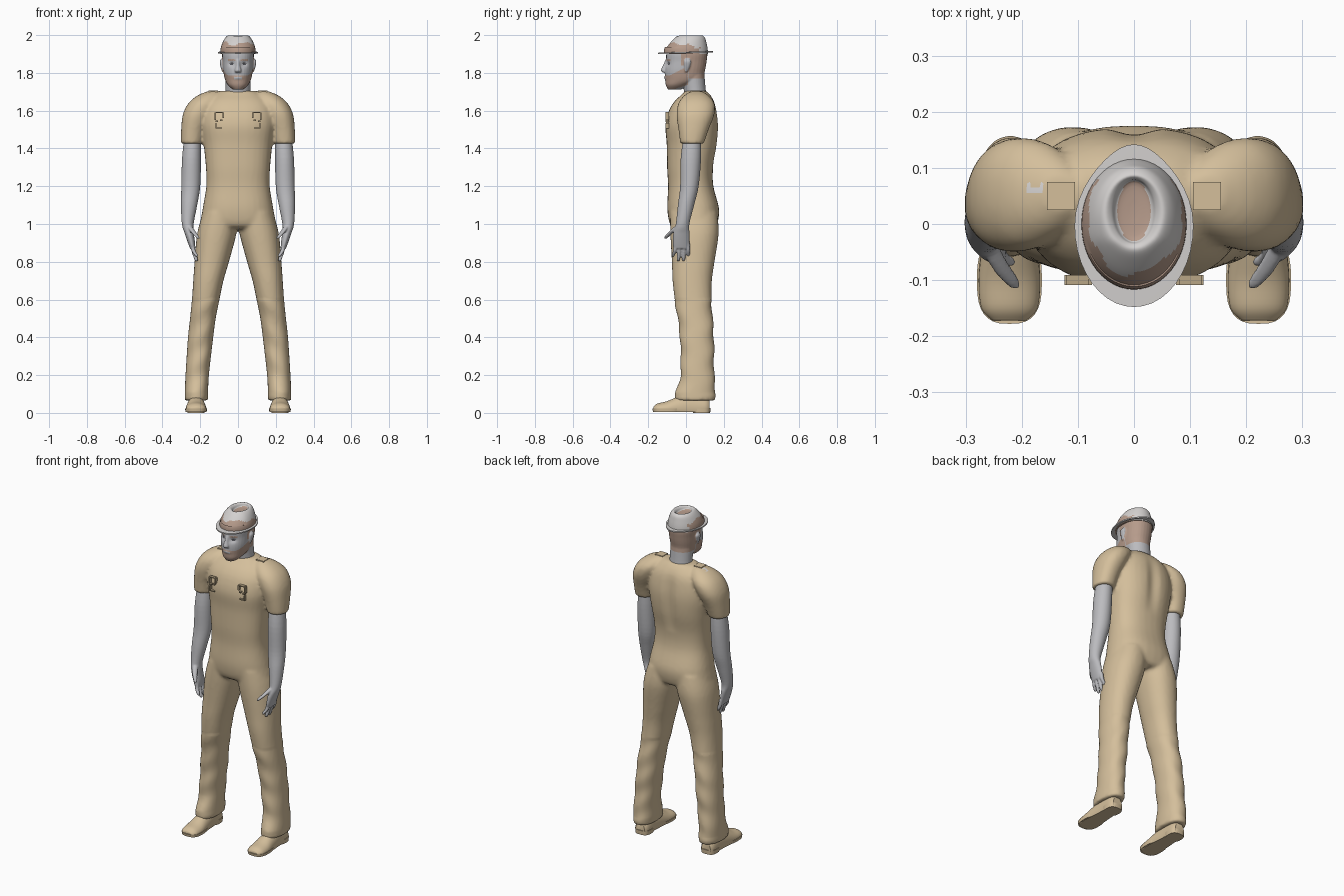
import bpy, bmesh, math
from mathutils import Vector


def material(name, rgb):
    m = bpy.data.materials.new(name)
    m.diffuse_color = (*rgb, 1)
    return m


KHAKI = material("khaki cloth", (0.66, 0.52, 0.33))
SEAM = material("khaki trim", (0.48, 0.38, 0.24))
SKIN = material("grey skin", (0.50, 0.50, 0.52))
HAIR = material("brown hair", (0.47, 0.33, 0.26))
FELT = material("pale felt", (0.66, 0.64, 0.63))
DARK = material("dark eye", (0.08, 0.08, 0.09))


def spline(rows, steps):
    """Catmull-Rom interpolation of rows of numbers."""
    out, n = [], len(rows)
    for i in range(n - 1):
        a, b, c, d = rows[max(i - 1, 0)], rows[i], rows[i + 1], rows[min(i + 2, n - 1)]
        for k in range(steps):
            t = k / steps
            out.append([q + 0.5 * t * (r - p + t * (2 * p - 5 * q + 4 * r - s + t * (3 * (q - r) + s - p)))
                        for p, q, r, s in zip(a, b, c, d)])
    return out + [list(rows[-1])]


def loft(bm, rows, axis="z", side=1, power=2.0, steps=5, segs=32):
    """Skin superellipse rings: rows are (along, centre u, centre v, radius u, radius v)."""
    rings = []
    for t, cu, cv, ru, rv in (spline(rows, steps) if steps > 1 else rows):
        ring = []
        for i in range(segs):
            a = 2 * math.pi * i / segs
            c, s = math.cos(a), math.sin(a)
            u = cu + ru * math.copysign(abs(c) ** (2 / power), c)
            v = cv + rv * math.copysign(abs(s) ** (2 / power), s)
            p = (u, v, t) if axis == "z" else (u, t, max(v, 0.004))
            ring.append(bm.verts.new((side * p[0], p[1], p[2])))
        rings.append(ring)
    faces = [bm.faces.new(rings[0]), bm.faces.new(rings[-1])]
    for r, q in zip(rings, rings[1:]):
        for i in range(segs):
            j = (i + 1) % segs
            faces.append(bm.faces.new((r[i], r[j], q[j], q[i])))
    bmesh.ops.recalc_face_normals(bm, faces=faces)


def finish(bm, name, mats, voxel=0, smooth=0, shape=None, rule=None):
    """Make the object, optionally fuse its volumes, reshape it and colour faces by rule."""
    me = bpy.data.meshes.new(name)
    bm.to_mesh(me)
    bm.free()
    ob = bpy.data.objects.new(name, me)
    bpy.context.collection.objects.link(ob)
    if voxel:
        r = ob.modifiers.new("fuse", "REMESH")
        r.mode, r.voxel_size = "VOXEL", voxel
        if smooth:
            s = ob.modifiers.new("soften", "SMOOTH")
            s.factor, s.iterations = 0.5, smooth
        ev = ob.evaluated_get(bpy.context.evaluated_depsgraph_get())
        me = bpy.data.meshes.new_from_object(ev)
        ob.modifiers.clear()
        ob.data = me
    if shape:
        for v in me.vertices:
            v.co = shape(v.co.copy())
    me.materials.clear()
    for m in mats:
        me.materials.append(m)
    for f in me.polygons:
        f.material_index = rule(f.center) if rule else 0
    bpy.ops.object.select_all(action="DESELECT")
    ob.select_set(True)
    bpy.context.view_layer.objects.active = ob
    bpy.ops.object.shade_smooth_by_angle(angle=math.radians(50))
    return ob


# Overalls: torso, short sleeves and trouser legs fused together
bm = bmesh.new()
loft(bm, [(0.975, 0, 0.045, 0.13, 0.10), (1.0, 0, 0.04, 0.195, 0.125), (1.08, 0, 0.038, 0.187, 0.137),
          (1.2, 0, 0.025, 0.168, 0.12), (1.3, 0, 0.022, 0.17, 0.122), (1.42, 0, 0.032, 0.182, 0.134),
          (1.52, 0, 0.032, 0.195, 0.141), (1.6, 0, 0.037, 0.19, 0.127), (1.65, 0, 0.045, 0.165, 0.105),
          (1.685, 0, 0.052, 0.125, 0.075), (1.705, 0, 0.052, 0.088, 0.055)], power=2.4)
for s in (1, -1):
    loft(bm, [(1.425, 0.246, 0.032, 0.056, 0.062), (1.5, 0.237, 0.04, 0.064, 0.08),
              (1.58, 0.215, 0.05, 0.077, 0.1), (1.64, 0.185, 0.055, 0.077, 0.095),
              (1.68, 0.155, 0.055, 0.06, 0.065), (1.703, 0.13, 0.055, 0.03, 0.03)], side=s, power=2.2)
    loft(bm, [(1.06, 0.09, 0.04, 0.095, 0.125), (0.95, 0.112, 0.045, 0.104, 0.128),
              (0.8, 0.139, 0.038, 0.091, 0.113), (0.7, 0.157, 0.033, 0.08, 0.104),
              (0.6, 0.171, 0.038, 0.073, 0.098), (0.5, 0.186, 0.048, 0.068, 0.093),
              (0.4, 0.198, 0.058, 0.067, 0.09), (0.2, 0.216, 0.06, 0.062, 0.09),
              (0.1, 0.22, 0.05, 0.062, 0.108), (0.065, 0.221, 0.048, 0.061, 0.105)], side=s, power=2.2)


def cloth_folds(p):
    # spine groove between the shoulder blades and slanted trouser creases
    if p.y > 0.08 and 1.3 < p.z < 1.68:
        p.y -= 0.014 * math.exp(-(p.x / 0.035) ** 2) * math.sin((p.z - 1.3) / 0.38 * math.pi)
    if 0.1 < p.z < 0.6:
        p.y += 0.003 * math.sin(45 * p.z + 25 * abs(p.x))
    return p


finish(bm, "overalls", [KHAKI, FELT], voxel=0.01, smooth=4, shape=cloth_folds,
       rule=lambda c: int(-0.19 < c.x < -0.16 and 0.058 < c.y < 0.07 and c.z > 1.6))

# Arms and hands
for s, label in ((1, "left"), (-1, "right")):
    bm = bmesh.new()
    loft(bm, [(1.48, 0.24, 0.035, 0.042, 0.045), (1.35, 0.246, 0.026, 0.05, 0.054),
              (1.2, 0.25, 0.018, 0.05, 0.049), (1.1, 0.259, 0.0, 0.043, 0.043),
              (1.0, 0.266, -0.018, 0.031, 0.036), (0.95, 0.258, -0.024, 0.024, 0.043),
              (0.9, 0.246, -0.026, 0.019, 0.044), (0.87, 0.24, -0.026, 0.014, 0.04)], side=s)
    for y, tip in ((-0.058, 0.825), (-0.035, 0.802), (-0.011, 0.803), (0.011, 0.825)):
        loft(bm, [(0.9, 0.243, y * 0.9, 0.012, 0.011), (0.86, 0.236, y, 0.0115, 0.0105),
                  (tip + 0.012, 0.222, y * 1.15, 0.01, 0.009), (tip, 0.218, y * 1.18, 0.005, 0.005)],
             side=s, segs=12)
    loft(bm, [(0.99, 0.258, -0.04, 0.014, 0.018), (0.96, 0.238, -0.075, 0.014, 0.016),
              (0.935, 0.218, -0.1, 0.011, 0.013), (0.922, 0.208, -0.11, 0.006, 0.007)], side=s, segs=12)
    finish(bm, label + "_arm", [SKIN], voxel=0.0045, smooth=2)

# Shoes: upper, sole and heel
for s, label in ((1, "left"), (-1, "right")):
    bm = bmesh.new()
    loft(bm, [(-0.172, 0.222, 0.022, 0.03, 0.012), (-0.15, 0.222, 0.02, 0.05, 0.03),
              (-0.1, 0.222, 0.02, 0.055, 0.042), (-0.04, 0.222, 0.025, 0.05, 0.062),
              (0.03, 0.222, 0.03, 0.045, 0.075), (0.1, 0.222, 0.03, 0.043, 0.06),
              (0.125, 0.222, 0.03, 0.03, 0.04)], axis="y", side=s)
    finish(bm, label + "_shoe", [KHAKI])
    bm = bmesh.new()
    loft(bm, [(0.006, 0.222, -0.1, 0.056, 0.075), (0.022, 0.222, -0.1, 0.058, 0.078)],
         side=s, power=2.8, steps=1)
    loft(bm, [(0.012, 0.222, -0.02, 0.042, 0.08), (0.024, 0.222, -0.02, 0.044, 0.09)],
         side=s, power=3, steps=1)
    loft(bm, [(0.0, 0.222, 0.082, 0.045, 0.046), (0.026, 0.222, 0.082, 0.047, 0.048)],
         side=s, power=2.8, steps=1)
    finish(bm, label + "_sole", [KHAKI])

# Head with neck, nose and ears
bm = bmesh.new()
loft(bm, [(1.63, 0, 0.058, 0.075, 0.062), (1.7, 0, 0.048, 0.066, 0.058), (1.8, 0, 0.035, 0.066, 0.062)])
loft(bm, [(1.712, 0, -0.06, 0.028, 0.035), (1.735, 0, -0.045, 0.053, 0.062), (1.765, 0, -0.012, 0.069, 0.098),
          (1.81, 0, -0.006, 0.078, 0.106), (1.86, 0, 0.002, 0.081, 0.107), (1.91, 0, 0.005, 0.083, 0.107),
          (1.955, 0, 0.01, 0.06, 0.08)], power=2.2)
loft(bm, [(1.802, 0, -0.112, 0.014, 0.01), (1.813, 0, -0.115, 0.018, 0.018),
          (1.84, 0, -0.108, 0.011, 0.014), (1.87, 0, -0.1, 0.01, 0.008)], segs=16)
for s in (1, -1):
    loft(bm, [(1.805, 0.078, 0.0, 0.006, 0.008), (1.83, 0.084, 0.005, 0.008, 0.014),
              (1.86, 0.088, 0.008, 0.009, 0.019), (1.875, 0.084, 0.008, 0.005, 0.01)], side=s, segs=16)


def face_shape(p):
    # eye sockets pressed in, lips pushed out
    if p.y < -0.05:
        p.y += 0.010 * math.exp(-((abs(p.x) - 0.033) / 0.016) ** 2 - ((p.z - 1.848) / 0.013) ** 2)
        p.y -= 0.005 * math.exp(-(p.x / 0.022) ** 2 - ((p.z - 1.774) / 0.008) ** 2)
    return p


def face_colour(c):
    x, y, z = abs(c.x), c.y, c.z
    if y < -0.05:
        if ((x - 0.033) / 0.012) ** 2 + ((z - 1.848) / 0.005) ** 2 < 1:
            return 2
        if 0.016 < x < 0.053 and abs(z - 1.868) < 0.004:
            return 1
        if x < 0.022 and abs(z - 1.774) < 0.006:
            return 0
    if x > 0.084 and 1.8 < z < 1.88 and -0.02 < y < 0.03:
        return 0
    beard = y < 0.01 and z < 1.785 + 0.5 * max(0, y + 0.09) and z > 1.715 + 0.3 * max(0, y + 0.06)
    hair = (y > 0.015 and z > 1.77) or (y > -0.025 and z > 1.84)
    return int(beard or hair)


finish(bm, "head", [SKIN, HAIR, DARK], voxel=0.004, smooth=3, shape=face_shape, rule=face_colour)

# Hat crown with a sunken teardrop top
bm = bmesh.new()
loft(bm, [(1.9, 0, 0.0, 0.094, 0.117), (1.93, 0, 0.0, 0.092, 0.114), (1.96, 0, 0.006, 0.082, 0.102),
          (1.985, 0, 0.016, 0.068, 0.085), (1.998, 0, 0.02, 0.053, 0.068), (1.992, 0, 0.022, 0.04, 0.058),
          (1.978, 0, 0.023, 0.03, 0.05), (1.974, 0, 0.023, 0.006, 0.012)], segs=48)


def crown_colour(c):
    dent = (c.x / 0.031) ** 2 + ((c.y - 0.023) / 0.052) ** 2 < 1
    edge = 1.957 - 0.25 * max(0, c.y) + 0.007 * math.sin(60 * c.x) + 0.005 * math.sin(90 * c.y)
    return int(dent or (c.z < edge and c.y < 0.075))


finish(bm, "hat_crown", [FELT, HAIR], rule=crown_colour,
       shape=lambda p: Vector((p.x, p.y, p.z - (0.25 * max(0, -0.03 - p.y) if p.z > 1.94 else 0))))

# Hat brim, narrowing to the back
bm = bmesh.new()
loft(bm, [(1.912, 0, 0, 0.08, 0.1), (1.911, 0, -0.003, 0.106, 0.145),
          (1.904, 0, -0.003, 0.106, 0.145), (1.904, 0, 0, 0.08, 0.1)], steps=1, segs=40)
finish(bm, "hat_brim", [FELT],
       shape=lambda p: Vector((p.x * (1 - 0.25 * max(0, p.y / 0.14) ** 2), p.y, p.z + 0.03 * p.y)))


def blocks(name, boxes, mat):
    b = bmesh.new()
    for centre, size in boxes:
        for v in bmesh.ops.create_cube(b, size=1)["verts"]:
            v.co = Vector(c + k * d for c, k, d in zip(centre, v.co, size))
    return finish(b, name, [mat])


# Chest fasteners and shoulder strap tabs
for s, label in ((1, "left"), (-1, "right")):
    blocks(label + "_chest_fastener",
           [((s * (0.1 + dx), -0.1, z), (w, 0.018, h)) for dx, z, w, h in (
               (-0.022, 1.575, 0.007, 0.03), (0.02, 1.57, 0.007, 0.04), (0, 1.59, 0.04, 0.006),
               (0.012, 1.545, 0.012, 0.008), (-0.012, 1.55, 0.012, 0.008),
               (0.016, 1.52, 0.006, 0.03), (0, 1.508, 0.03, 0.006))], SEAM)
    blocks(label + "_strap_tab", [((s * 0.13, 0.05, 1.698), (0.05, 0.05, 0.016))], KHAKI)
